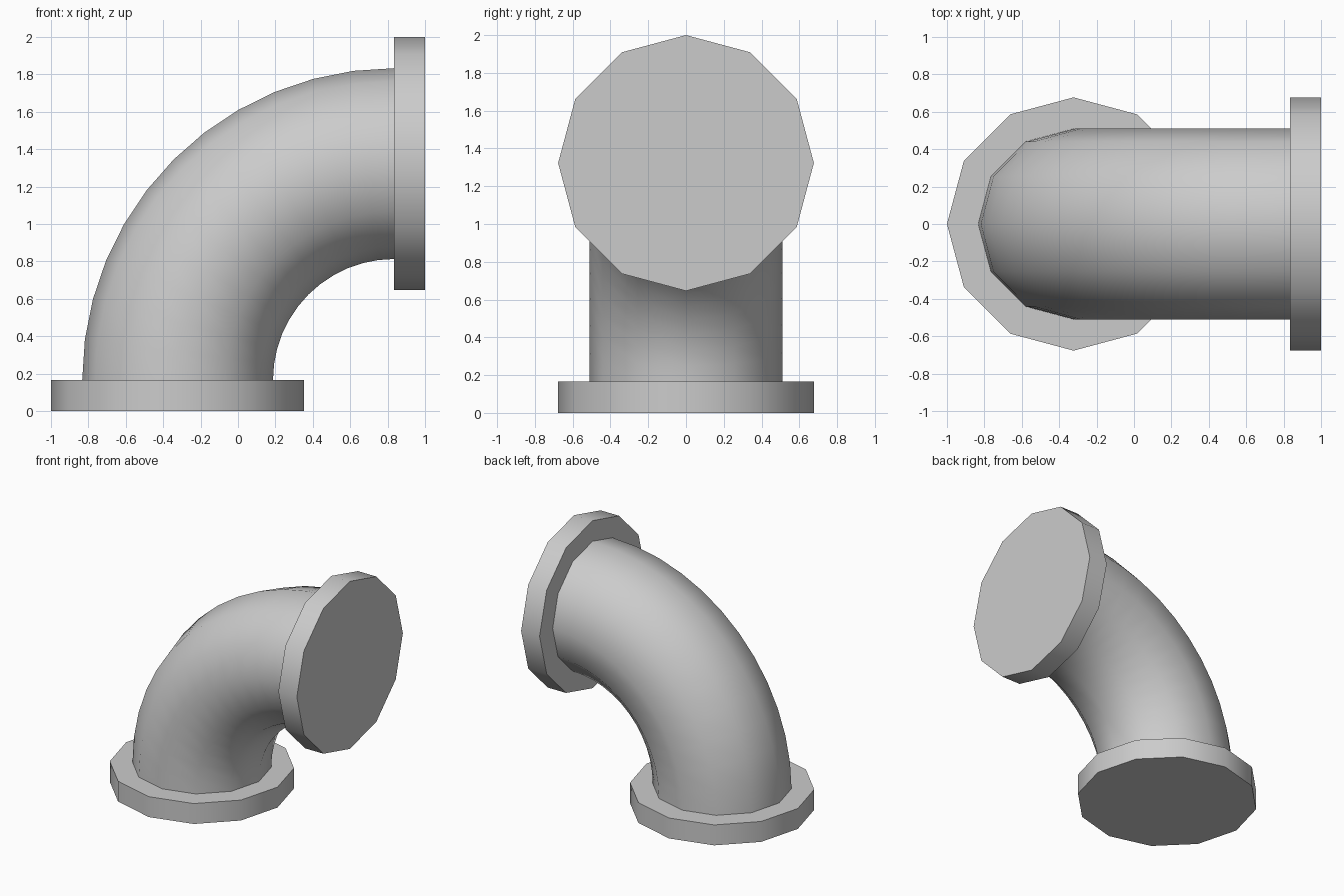
import bpy, bmesh
from math import sin, cos, pi, radians

if "Cube" in bpy.data.objects:
    bpy.data.objects.remove(bpy.data.objects["Cube"])

SIDES, STEPS = 12, 12
PIPE_R, FLANGE_R, THICK = 0.51, 0.677, 0.165
BEND_R = 1.158
CX, CZ = 0.835, 0.165          # centre of the bend

bm = bmesh.new()


def ring(angle, radius, shift=0.0):
    """Cross-section at a bend angle, shifted along the pipe direction."""
    out = (-cos(angle), sin(angle))
    along = (sin(angle), cos(angle))
    verts = []
    for i in range(SIDES):
        t = 2 * pi * i / SIDES
        d = BEND_R + radius * cos(t)
        verts.append(bm.verts.new((CX + out[0] * d + along[0] * shift,
                                   radius * sin(t),
                                   CZ + out[1] * d + along[1] * shift)))
    return verts


# Bottom flange, swept quarter-turn pipe, end flange
rings = [ring(0, FLANGE_R, -THICK), ring(0, FLANGE_R)]
rings += [ring(pi / 2 * k / STEPS, PIPE_R) for k in range(STEPS + 1)]
rings += [ring(pi / 2, FLANGE_R), ring(pi / 2, FLANGE_R, THICK)]

for a, b in zip(rings, rings[1:]):
    for i in range(SIDES):
        j = (i + 1) % SIDES
        bm.faces.new((a[i], a[j], b[j], b[i]))

# Closed outer flange faces
bm.faces.new(rings[0])
bm.faces.new(rings[-1])
bmesh.ops.recalc_face_normals(bm, faces=bm.faces)

mesh = bpy.data.meshes.new("flanged_pipe_elbow")
bm.to_mesh(mesh)
bm.free()
obj = bpy.data.objects.new("flanged_pipe_elbow", mesh)
bpy.context.collection.objects.link(obj)

# Smooth round sides, sharp flange rims
bpy.context.view_layer.objects.active = obj
obj.select_set(True)
bpy.ops.object.shade_smooth_by_angle(angle=radians(40))
